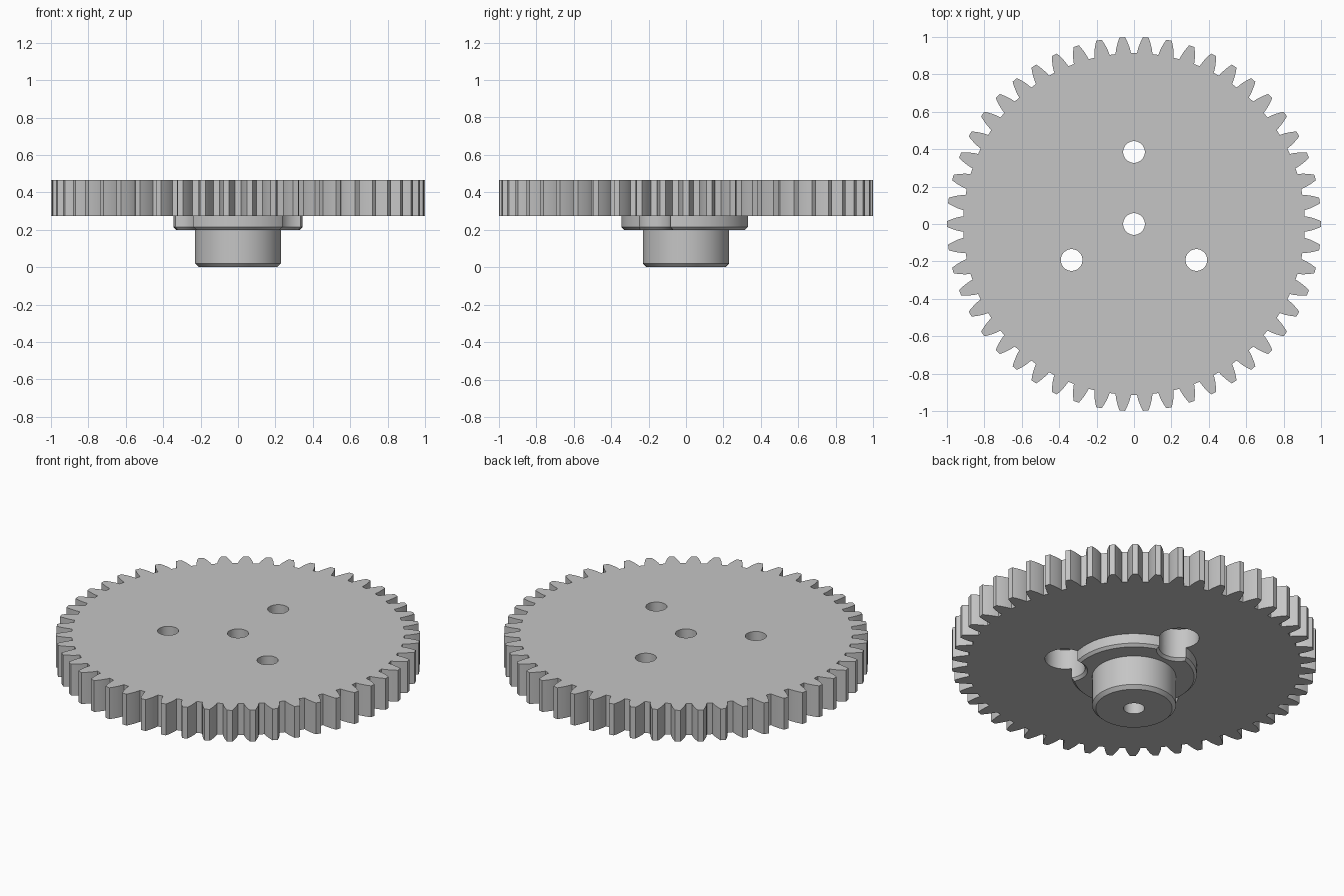
import bpy, bmesh
from math import pi, sin, cos, tan, acos, sqrt, radians

cube = bpy.data.objects.get("Cube")
if cube:
    bpy.data.objects.remove(cube, do_unlink=True)

TEETH = 50
MODULE = 2 / (TEETH + 2)
PITCH = MODULE * TEETH / 2
BASE = PITCH * cos(radians(20))
ROOT = 1 - 2.25 * MODULE
Z_FLANGE, Z_DISC, Z_TOP = 0.20, 0.275, 0.465
BORE = 0.058
SCREW_CIRCLE = 0.385

grey = bpy.data.materials.new("light_grey")
grey.use_nodes = True
grey.diffuse_color = (0.56, 0.56, 0.56, 1)
grey.node_tree.nodes["Principled BSDF"].inputs["Base Color"].default_value = grey.diffuse_color


def make_object(name, bm):
    bmesh.ops.recalc_face_normals(bm, faces=bm.faces)
    mesh = bpy.data.meshes.new(name)
    bm.to_mesh(mesh)
    bm.free()
    mesh.materials.append(grey)
    obj = bpy.data.objects.new(name, mesh)
    bpy.context.collection.objects.link(obj)
    return obj


def lathe(bm, profile, center=(0, 0), segments=64):
    """Closed solid of revolution from (radius, z) points, listed bottom to top."""
    rings = []
    for r, z in profile:
        rings.append([bm.verts.new((center[0] + r * cos(2 * pi * i / segments),
                                    center[1] + r * sin(2 * pi * i / segments), z))
                      for i in range(segments)])
    for low, high in zip(rings, rings[1:]):
        for i in range(segments):
            j = (i + 1) % segments
            bm.faces.new((low[i], low[j], high[j], high[i]))
    bm.faces.new(rings[0][::-1])
    bm.faces.new(rings[-1])


def half_angle(r):
    """Half the angular width of an involute tooth at radius r."""
    def inv(a):
        return tan(a) - a
    return pi / (2 * TEETH) + inv(radians(20)) - inv(acos(BASE / r))


# Toothed disc: involute outline extruded upward
bm = bmesh.new()
steps = 6
radii = [ROOT + (1 - ROOT) * i / steps for i in range(steps + 1)]
flank = [(r, half_angle(r)) for r in radii]
tooth = [(r, -a) for r, a in flank] + [(r, a) for r, a in reversed(flank)]
outline = [bm.verts.new((r * cos(a + 2 * pi * k / TEETH), r * sin(a + 2 * pi * k / TEETH), Z_DISC))
           for k in range(TEETH) for r, a in tooth]
face = bm.faces.new(outline)
top = bmesh.ops.extrude_face_region(bm, geom=[face])["geom"]
bmesh.ops.translate(bm, vec=(0, 0, Z_TOP - Z_DISC),
                    verts=[g for g in top if isinstance(g, bmesh.types.BMVert)])
disc = make_object("toothed_disc", bm)

# Hub with chamfered flange
bm = bmesh.new()
lathe(bm, [(0.21, 0), (0.23, 0.02), (0.23, Z_FLANGE), (0.33, Z_FLANGE),
           (0.345, Z_FLANGE + 0.015), (0.345, Z_DISC)], segments=96)
hub = make_object("hub", bm)

# Cutter: central bore and three counterbored screw holes
bm = bmesh.new()
lathe(bm, [(BORE, -0.1), (BORE, 0.6)], segments=48)
for k in range(3):
    a = pi / 2 + k * 2 * pi / 3
    lathe(bm, [(0.135, Z_FLANGE - 0.01), (0.11, Z_FLANGE + 0.015), (0.11, 0.395),
               (BORE, 0.395), (BORE, 0.6)],
          (SCREW_CIRCLE * cos(a), SCREW_CIRCLE * sin(a)), 48)
cutter = make_object("hole_cutter", bm)
cutter.hide_render = True

# Cut the holes, then shade
for obj in (disc, hub):
    mod = obj.modifiers.new("holes", 'BOOLEAN')
    mod.operation = 'DIFFERENCE'
    mod.solver = 'EXACT'
    mod.object = cutter
    bpy.ops.object.select_all(action='DESELECT')
    obj.select_set(True)
    bpy.context.view_layer.objects.active = obj
    bpy.ops.object.modifier_apply(modifier=mod.name)
    bpy.ops.object.shade_smooth_by_angle(angle=radians(25))

bpy.data.objects.remove(cutter, do_unlink=True)
